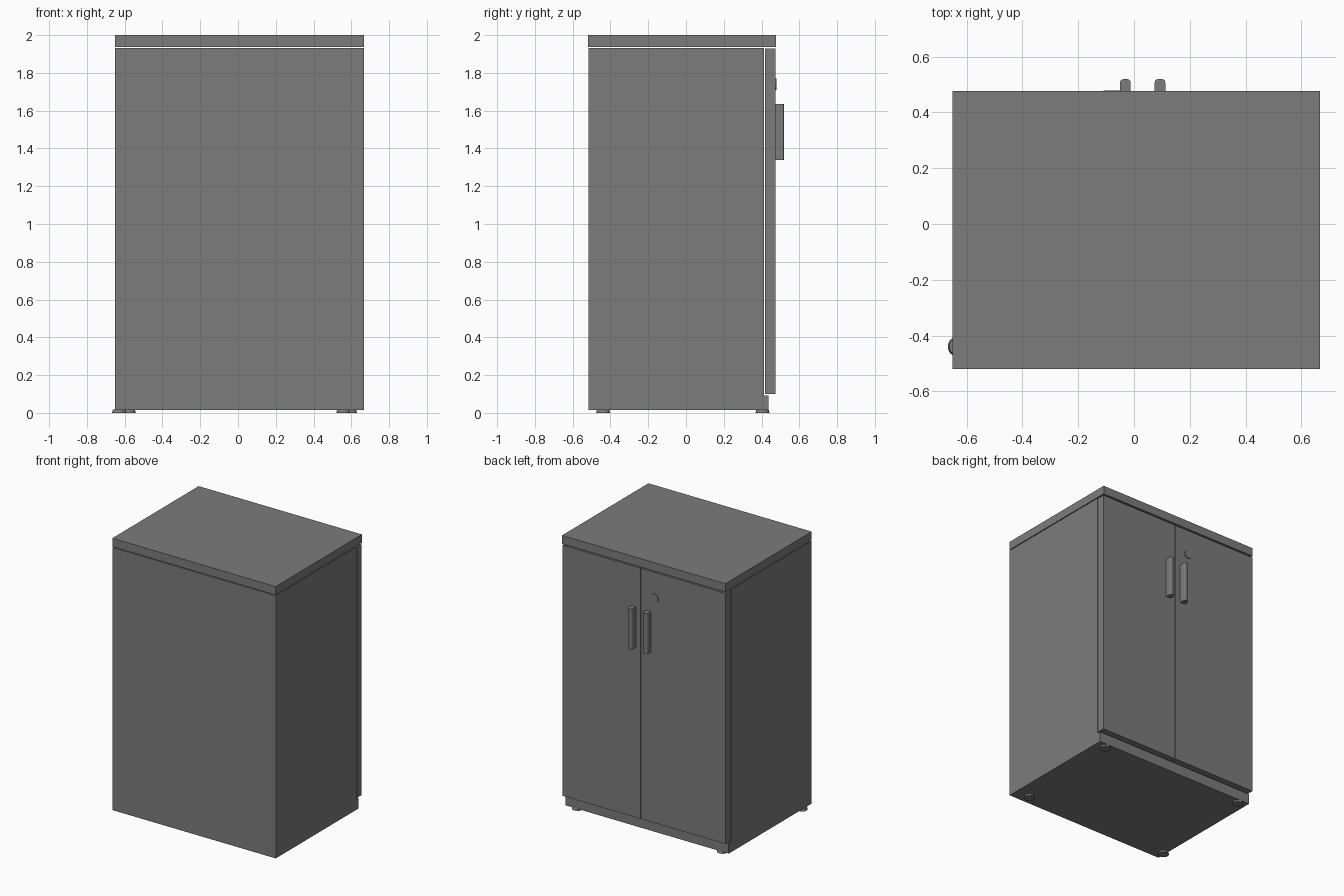
import bpy, bmesh, math

if "Cube" in bpy.data.objects:
    bpy.data.objects.remove(bpy.data.objects["Cube"])


def mat(name, v):
    m = bpy.data.materials.new(name)
    m.diffuse_color = (v, v, v, 1)
    m.use_nodes = True
    m.node_tree.nodes["Principled BSDF"].inputs["Base Color"].default_value = m.diffuse_color
    return m


GREY = mat("mid_grey", 0.2)


def finish(name, bm):
    me = bpy.data.meshes.new(name)
    bm.to_mesh(me)
    bm.free()
    me.materials.append(GREY)
    ob = bpy.data.objects.new(name, me)
    bpy.context.collection.objects.link(ob)
    return ob


def box(name, x, y, z, round_front=0):
    """Box from (min, max) ranges; optionally round its vertical +y edges."""
    bm = bmesh.new()
    bmesh.ops.create_cube(bm, size=1)
    for v in bm.verts:
        v.co = [r[0] if c < 0 else r[1] for c, r in zip(v.co, (x, y, z))]
    if round_front:
        edges = [e for e in bm.edges
                 if all(abs(v.co.y - y[1]) < 1e-5 for v in e.verts)
                 and abs(e.verts[0].co.z - e.verts[1].co.z) > 1e-4]
        bmesh.ops.bevel(bm, geom=edges, offset=round_front, segments=3,
                        profile=0.5, affect='EDGES')
    return finish(name, bm)


def disc(name, r1, r2, depth, loc, along_y=False):
    bm = bmesh.new()
    bmesh.ops.create_cone(bm, cap_ends=True, segments=24,
                          radius1=r1, radius2=r2, depth=depth)
    ob = finish(name, bm)
    ob.location = loc
    if along_y:
        ob.rotation_euler.x = -math.pi / 2
    for p in ob.data.polygons:
        p.use_smooth = len(p.vertices) == 4
    for e in ob.data.edges:
        e.use_edge_sharp = abs(ob.data.vertices[e.vertices[0]].co.z
                               - ob.data.vertices[e.vertices[1]].co.z) < 1e-5
    return ob


X0, X1, SPLIT = -0.651, 0.667, 0.033

# Carcass, plinth under the doors, and worktop
box("cabinet_body", (X0, X1), (-0.517, 0.412), (0.016, 1.932))
box("plinth", (X0, X1), (0.412, 0.437), (0.016, 0.092))
box("top_panel", (X0, X1), (-0.519, 0.476), (1.938, 2.0))

# Two doors with bar handles either side of the split
box("door_left", (X0, SPLIT - 0.003), (0.417, 0.473), (0.10, 1.928))
box("door_right", (SPLIT + 0.003, X1), (0.417, 0.473), (0.10, 1.928))
for side, s in (("left", -1), ("right", 1)):
    c = SPLIT - 0.002 + s * 0.062
    box("handle_" + side, (c - 0.019, c + 0.019), (0.473, 0.519),
        (1.34, 1.635), round_front=0.012)

# Lock on the left door
disc("lock", 0.03, 0.03, 0.012, (-0.08, 0.473, 1.74), along_y=True)

# Slightly uneven feet
for i, (x, y) in enumerate([(-0.63, -0.439), (0.557, -0.439),
                            (-0.578, 0.405), (0.593, 0.405)]):
    disc("foot_%d" % (i + 1), 0.037, 0.032, 0.018, (x, y, 0.009))
